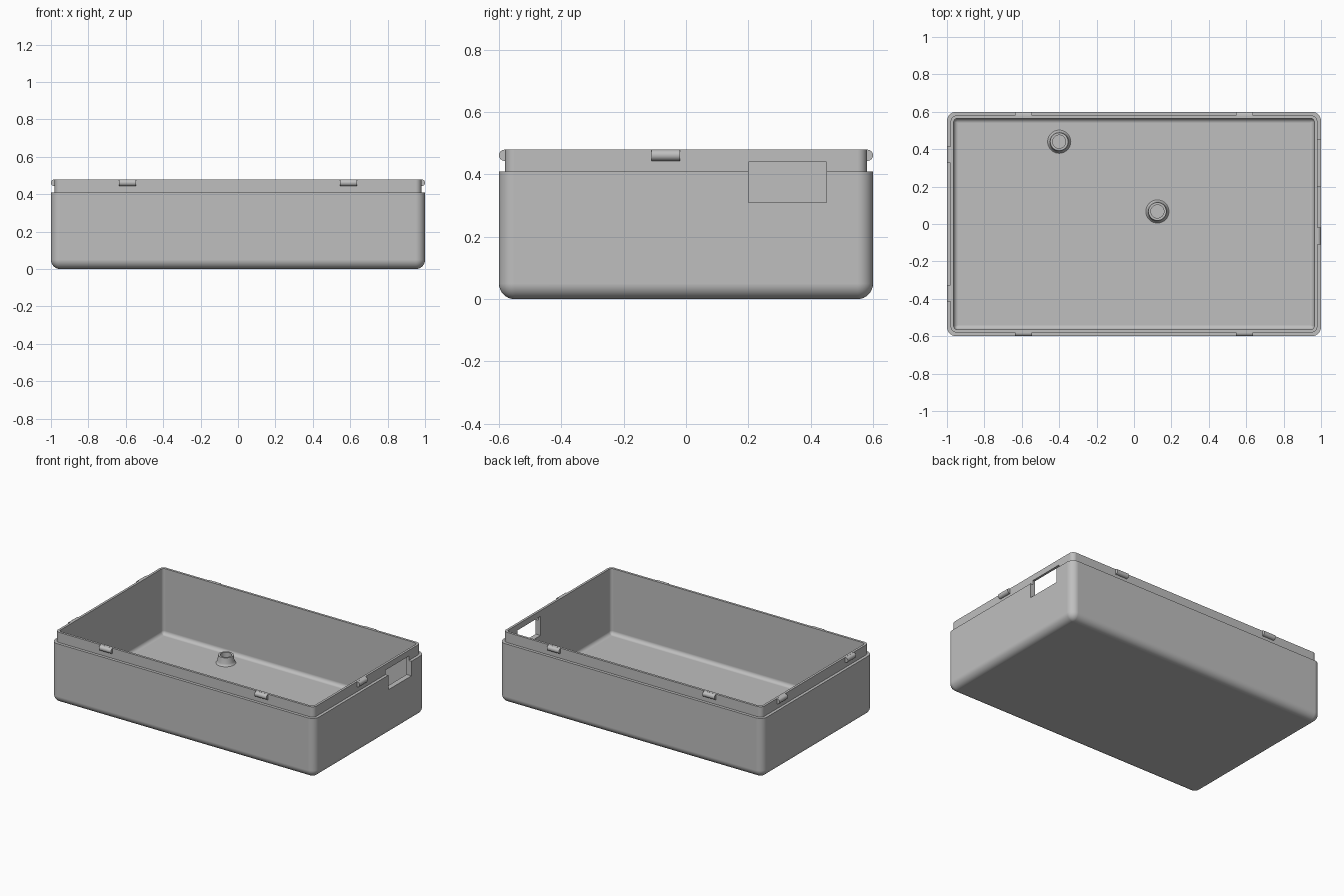
import bpy, bmesh
from math import sin, cos, pi, radians
from mathutils import Matrix, Vector

cube = bpy.data.objects.get("Cube")
if cube:
    bpy.data.objects.remove(cube, do_unlink=True)

grey = bpy.data.materials.new("grey plastic")
grey.use_nodes = True
COLOR = (0.52, 0.52, 0.52, 1)
grey.diffuse_color = COLOR
grey.node_tree.nodes["Principled BSDF"].inputs["Base Color"].default_value = COLOR

HX, HY = 1.0, 0.6          # half size of the outer box
STEP_Z, TOP_Z = 0.41, 0.48  # shoulder and rim heights
LIP, WALL, FLOOR = 0.02, 0.036, 0.03
ROUND, COVE = 0.05, 0.025   # outer edge rounding and inner floor cove


def finish(bm, name):
    bmesh.ops.recalc_face_normals(bm, faces=bm.faces)
    mesh = bpy.data.meshes.new(name)
    bm.to_mesh(mesh)
    bm.free()
    mesh.materials.append(grey)
    obj = bpy.data.objects.new(name, mesh)
    bpy.context.collection.objects.link(obj)
    return obj


def smooth(obj):
    bpy.ops.object.select_all(action="DESELECT")
    obj.select_set(True)
    bpy.context.view_layer.objects.active = obj
    bpy.ops.object.shade_smooth_by_angle(angle=radians(35))


def ring(bm, inset, z, radius, steps=8):
    """Rounded rectangle loop, inset from the outer box."""
    hx, hy = HX - inset - radius, HY - inset - radius
    verts = []
    for i, (sx, sy) in enumerate([(1, 1), (-1, 1), (-1, -1), (1, -1)]):
        for k in range(steps + 1):
            a = (i + k / steps) * pi / 2
            verts.append(bm.verts.new((sx * hx + radius * cos(a), sy * hy + radius * sin(a), z)))
    return verts


def skin(bm, rings):
    for a, b in zip(rings, rings[1:]):
        for i in range(len(a)):
            j = (i + 1) % len(a)
            bm.faces.new((a[i], a[j], b[j], b[i]))


# Box shell: bottom rounding, side, shoulder, lip, inner wall and floor cove
bm = bmesh.new()
rings = []
for k in range(9):
    a = k / 8 * pi / 2
    inset = ROUND * (1 - sin(a))
    rings.append(ring(bm, inset, ROUND * (1 - cos(a)), max(ROUND - inset, 0.004)))
rings.append(ring(bm, 0, STEP_Z, ROUND))
rings.append(ring(bm, LIP, STEP_Z, ROUND - LIP))
rings.append(ring(bm, LIP, TOP_Z, ROUND - LIP))
rings.append(ring(bm, WALL, TOP_Z, 0.02))
for k in range(7):
    a = k / 6 * pi / 2
    off = COVE * (1 - cos(a))
    rings.append(ring(bm, WALL + off, FLOOR + COVE * (1 - sin(a)), max(0.02 - off, 0.004)))
skin(bm, rings)
bm.faces.new(rings[0])
bm.faces.new(rings[-1])
shell = finish(bm, "box_shell")

# Port opening through the left wall
bm = bmesh.new()
bmesh.ops.create_cube(bm, size=1, matrix=Matrix.Translation((0.98, 0.325, 0.375))
                      @ Matrix.Diagonal((0.2, 0.25, 0.13, 1)))
cutter = finish(bm, "port_cutter")
cutter.hide_render = True
cut = shell.modifiers.new("port opening", "BOOLEAN")
cut.operation, cut.solver, cut.object = "DIFFERENCE", "EXACT", cutter
smooth(shell)
bpy.ops.object.modifier_apply(modifier=cut.name)
bpy.data.objects.remove(cutter, do_unlink=True)
smooth(shell)
weighted = shell.modifiers.new("even shading", "WEIGHTED_NORMAL")
weighted.keep_sharp = True


def clip(name, x, y, angle):
    """Half-round snap bar on the lip, bulging towards the given angle."""
    r, half = 0.018, 0.045
    bm = bmesh.new()
    pts = [(-0.006, -r)] + [(r * cos(t), r * sin(t)) for t in
                            [(-0.5 + k / 12) * pi for k in range(13)]] + [(-0.006, r)]
    face = bm.faces.new([bm.verts.new((px, -half, pz)) for px, pz in pts])
    ext = bmesh.ops.extrude_face_region(bm, geom=[face])
    moved = [v for v in ext["geom"] if isinstance(v, bmesh.types.BMVert)]
    bmesh.ops.translate(bm, verts=moved, vec=Vector((0, 2 * half, 0)))
    bm.transform(Matrix.Translation((x, y, TOP_Z - r - 0.0005)) @ Matrix.Rotation(angle, 4, "Z"))
    smooth(finish(bm, name))


# Snap bars: two on front, back and right, one on the left beside the port
for side, x in (("right", -0.59), ("left", 0.59)):
    clip("front_clip_" + side, x, -(HY - 0.018), -pi / 2)
    clip("back_clip_" + side, x, HY - 0.018, pi / 2)
for end, y in (("front", -0.37), ("back", 0.37)):
    clip("right_clip_" + end, -(HX - 0.018), y, pi)
clip("left_clip", HX - 0.018, -0.065, 0)


def standoff(name, x, y, seg=40):
    """Hollow tapered post on the floor."""
    bm = bmesh.new()
    profile = [(0.062, FLOOR), (0.056, 0.036), (0.053, 0.046), (0.048, 0.085),
               (0.035, 0.085), (0.035, FLOOR)]
    loops = [[bm.verts.new((x + r * cos(2 * pi * i / seg), y + r * sin(2 * pi * i / seg), z))
              for i in range(seg)] for r, z in profile]
    skin(bm, loops)
    smooth(finish(bm, name))


# Mounting posts
standoff("back_standoff", -0.4, 0.44)
standoff("middle_standoff", 0.125, 0.067)
